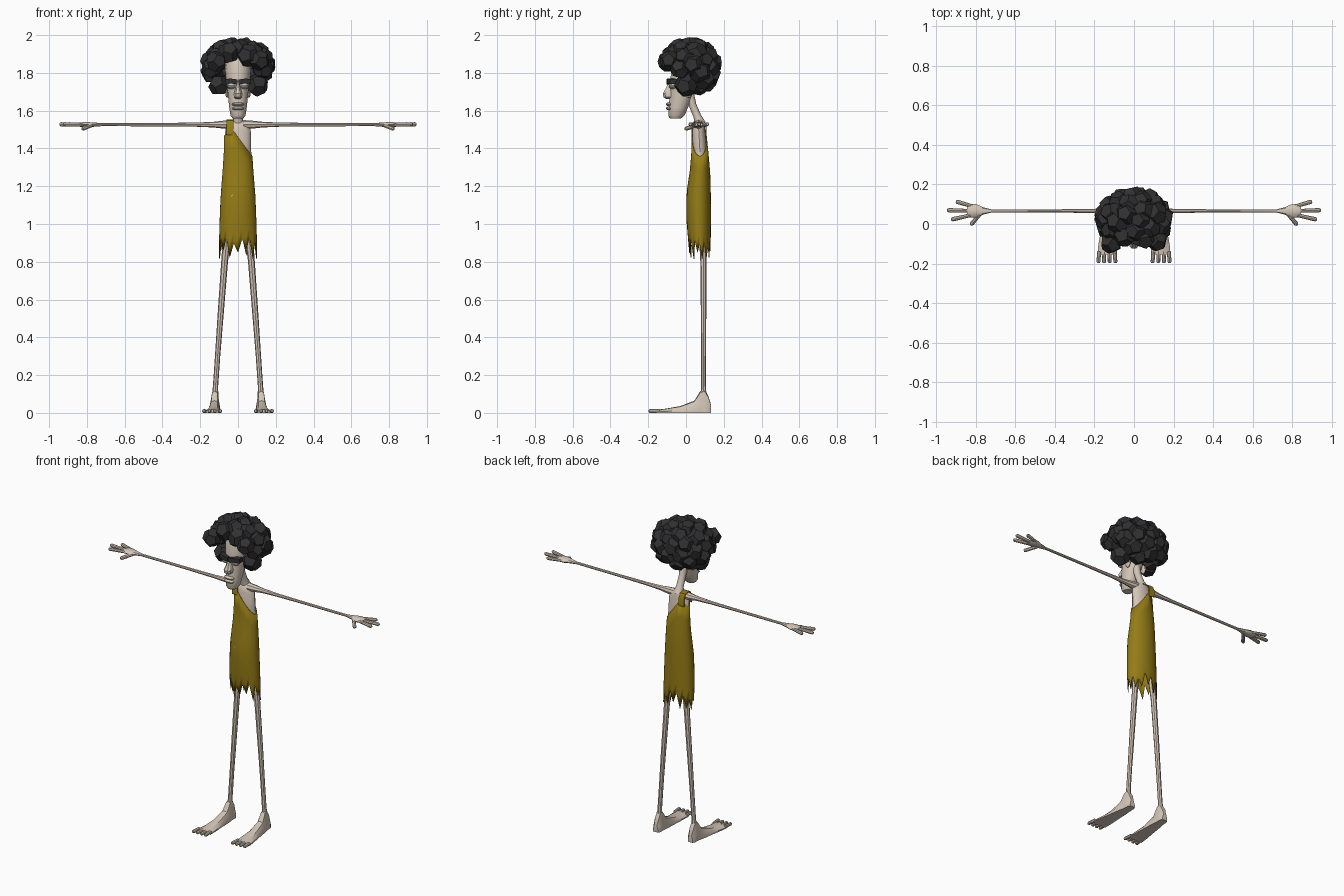
import bpy, bmesh, math, random
from mathutils import Vector, Euler

if "Cube" in bpy.data.objects:
    bpy.data.objects.remove(bpy.data.objects["Cube"])

random.seed(4)


def material(name, rgb):
    m = bpy.data.materials.new(name)
    m.diffuse_color = (*rgb, 1)
    m.use_nodes = True
    m.node_tree.nodes["Principled BSDF"].inputs["Base Color"].default_value = m.diffuse_color
    return m


SKIN = material("skin", (0.66, 0.57, 0.48))
CLOTH = material("cloth", (0.30, 0.20, 0.008))
HAIR = material("hair", (0.03, 0.03, 0.032))
EYE = material("eye", (0.55, 0.58, 0.62))


def finish(name, bm, mat, smooth=True):
    bmesh.ops.recalc_face_normals(bm, faces=bm.faces)
    me = bpy.data.meshes.new(name)
    bm.to_mesh(me)
    bm.free()
    me.materials.append(mat)
    ob = bpy.data.objects.new(name, me)
    bpy.context.collection.objects.link(ob)
    if smooth:
        bpy.context.view_layer.objects.active = ob
        ob.select_set(True)
        bpy.ops.object.shade_smooth_by_angle(angle=math.radians(35))
        ob.select_set(False)
    return ob


def loft(name, sections, mat=SKIN, cap=True):
    bm = bmesh.new()
    rows = [[bm.verts.new(p) for p in s] for s in sections]
    n = len(rows[0])
    for a, b in zip(rows, rows[1:]):
        for i in range(n):
            j = (i + 1) % n
            bm.faces.new((a[i], a[j], b[j], b[i]))
    if cap:
        bm.faces.new(rows[0])
        bm.faces.new(rows[-1])
    return finish(name, bm, mat)


def ring(c, u, v, n=12):
    c, u, v = Vector(c), Vector(u), Vector(v)
    return [c + u * math.cos(2 * math.pi * i / n) + v * math.sin(2 * math.pi * i / n) for i in range(n)]


def tube(name, a, b, r0, r1, mat=SKIN, n=8, round_tip=False):
    a, b = Vector(a), Vector(b)
    d = (b - a).normalized()
    u = d.orthogonal().normalized()
    v = d.cross(u)
    steps = [(a, r0), (b - d * r1 * 0.7, r1), (b, r1 * 0.55)] if round_tip else [(a, r0), (b, r1)]
    return loft(name, [ring(p, u * r, v * r, n) for p, r in steps], mat)


def ball(name, c, s, mat=SKIN):
    bm = bmesh.new()
    bmesh.ops.create_uvsphere(bm, u_segments=10, v_segments=7, radius=1)
    for v in bm.verts:
        v.co = Vector((v.co.x * s[0], v.co.y * s[1], v.co.z * s[2])) + Vector(c)
    return finish(name, bm, mat)


def zring(z, cy, rx, ry, n=12):
    return ring((0, cy, z), (rx, 0, 0), (0, ry, 0), n)


# Torso profile shared by body and tunic: z, centre y, half width, half depth
PROFILE = [(0.78, .076, .103, .053), (1.0, .068, .098, .064), (1.15, .066, .092, .066),
           (1.3, .075, .08, .052), (1.4, .073, .074, .043), (1.52, .066, .072, .039)]


def profile_at(z):
    for p, q in zip(PROFILE, PROFILE[1:]):
        if z <= q[0]:
            t = (z - p[0]) / (q[0] - p[0])
            return [p[k] + (q[k] - p[k]) * t for k in (1, 2, 3)]
    return PROFILE[-1][1:]


torso = []
for z in (1.0, 1.15, 1.3, 1.4, 1.5):
    cy, rx, ry = profile_at(z)
    torso.append(zring(z, cy, rx - .005, ry - .005, 16))
torso += [zring(1.53, .07, .055, .028, 16), zring(1.55, .075, .025, .02, 16)]
loft("torso", torso)

# Tunic with diagonal neckline and ragged hem
N = 28
columns = []
for i in range(N):
    a = 2 * math.pi * i / N
    x = .075 * math.cos(a)
    top = 1.36 + (.075 - x) * 1.33 if x > -.03 else 1.50 - (-.03 - x) * .7
    low = random.uniform(.81, .87) if i % 2 else random.uniform(.88, .935)
    col = []
    for t in (0, .12, .25, .4, .55, .7, .85, 1):
        z = low + (top - low) * t
        cy, rx, ry = profile_at(z)
        col.append((rx * math.cos(a), cy + ry * math.sin(a), z))
    columns.append(col)
tunic = loft("tunic", [list(r) for r in zip(*columns)], CLOTH, cap=False)
thick = tunic.modifiers.new("thickness", 'SOLIDIFY')
thick.thickness = .004

# Shoulder strap
strap = []
for y, z in ((.028, 1.47), (.028, 1.52), (.045, 1.548), (.07, 1.554), (.095, 1.548), (.109, 1.52), (.107, 1.47)):
    d = Vector((0, .068 - y, 1.5 - z)).normalized() * .006
    strap.append([Vector((-.062, y, z)), Vector((-.024, y, z)), Vector((-.024, y, z)) + d, Vector((-.062, y, z)) + d])
loft("shoulder_strap", strap, CLOTH)

# Neck and head
loft("neck", [ring((0, y, z), (r, 0, 0), (0, r * .9, .3 * r)) for y, z, r in
              ((.015, 1.70, .027), (.035, 1.63, .021), (.06, 1.57, .022), (.075, 1.53, .032))])
loft("head", [zring(*s, n=14) for s in
              ((1.558, -.055, .028, .028), (1.575, -.05, .040, .044), (1.62, -.04, .047, .053),
               (1.70, -.02, .055, .066), (1.76, -.01, .063, .073), (1.83, 0, .07, .082),
               (1.90, .015, .065, .075), (1.94, .02, .035, .04))])

# Face
loft("nose", [[(-w, -.07, z), (-w, -y + .012, z), (-w * .5, -y, z), (w * .5, -y, z), (w, -y + .012, z), (w, -.07, z)]
              for z, w, y in ((1.755, .009, .092), (1.72, .013, .106), (1.69, .023, .123), (1.672, .022, .120), (1.662, .013, .104))])
ball("upper_lip", (0, -.090, 1.634), (.036, .017, .010))
ball("lower_lip", (0, -.089, 1.612), (.034, .017, .010))
ball("chin", (0, -.075, 1.575), (.026, .018, .017))
for s in (-1, 1):
    ball("eye", (s * .032, -.070, 1.734), (.023, .019, .018), EYE)
    ball("lower_eyelid", (s * .032, -.070, 1.727), (.025, .021, .013))
    ball("ear", (s * .058, .015, 1.70), (.010, .02, .032))
    loft("eyebrow", [[(s * x, y, z - .013), (s * x, y - .035, z - .013), (s * x, y - .035, z + .013), (s * x, y, z + .013)]
                     for x, y, z in ((.003, -.068, 1.752), (.04, -.066, 1.757), (.07, -.05, 1.754))], HAIR)

# Arms, hands, legs and feet, both sides
for s in (-1, 1):
    loft("arm", [ring((s * x, .066, 1.526), (0, wy, 0), (0, 0, wz), 8) for x, wy, wz in
                 ((.03, .026, .024), (.075, .022, .021), (.13, .014, .015), (.22, .010, .011), (.42, .008, .009),
                  (.72, .008, .008), (.76, .018, .011), (.80, .035, .014), (.835, .033, .012), (.845, .026, .008))])
    for p, q in (((.81, .088), (.90, .114)), ((.82, .066), (.945, .070)), ((.81, .048), (.925, .022))):
        tube("finger", (s * p[0], p[1], 1.526), (s * q[0], q[1], 1.528), .009, .011, round_tip=True)
    tube("thumb", (s * .775, .055, 1.522), (s * .825, -.005, 1.503), .010, .011, round_tip=True)
    loft("leg", [ring((s * x, y, z), (r, 0, 0), (0, r * .9, 0), 8) for z, x, y, r in
                 ((1.02, .050, .085, .024), (.80, .071, .092, .018), (.52, .092, .093, .016),
                  (.30, .108, .093, .014), (.14, .119, .093, .014), (.08, .122, .093, .018))])
    loft("foot", [[(s * (c + k * w), y + 0, f * h) for k, f in
                   ((-1, 0), (1, 0), (1, .35), (.55, .92), (0, 1), (-.55, .92), (-1, .35))] for y, c, w, h in
                  ((.132, .122, .017, .045), (.118, .122, .024, .09), (.098, .122, .024, .125), (.075, .123, .026, .115),
                   (.045, .125, .031, .065), (-.03, .129, .038, .036), (-.11, .134, .047, .022), (-.155, .136, .049, .017))])
    for i in range(4):
        x = .098 + i * .026
        tube("toe", (s * x, -.14, .010), (s * (x + (i - 1.5) * .003), -.198, .010), .010, .010, round_tip=True)

# Curly hair: faceted lumps over an ellipsoid, open at the face
G = (1 + 5 ** .5) / 2
DODECA = [Vector((a, b, c)) for a in (-1, 1) for b in (-1, 1) for c in (-1, 1)]
for a in (-1, 1):
    for b in (-1, 1):
        DODECA += [Vector((0, a / G, b * G)), Vector((a / G, b * G, 0)), Vector((b * G, 0, a / G))]
centres = [(.115, -.085, 1.865), (-.115, -.095, 1.86), (.10, .0, 1.735), (-.10, .0, 1.735)]
COUNT = 48
for i in range(COUNT):
    h = 1 - 2 * (i + .5) / COUNT
    r, a = math.sqrt(1 - h * h), i * 2.39996
    x, y, z = .148 * r * math.cos(a), .02 + .118 * r * math.sin(a), 1.832 + .108 * h
    face = z < 1.875 and y < .0 and abs(x) < .115
    under = z < 1.80 and y < .045
    if not face and not under:
        centres.append((x, y, z))
bm = bmesh.new()
for c in centres:
    rot = Euler([random.uniform(0, 6.28) for _ in range(3)]).to_matrix()
    size = random.uniform(.054, .064) / math.sqrt(3)
    vs = [bm.verts.new(rot @ p * size + Vector(c)) for p in DODECA]
    hull = bmesh.ops.convex_hull(bm, input=vs)
bmesh.ops.dissolve_limit(bm, angle_limit=.05, verts=bm.verts, edges=bm.edges)
finish("curly_hair", bm, HAIR, smooth=False)
